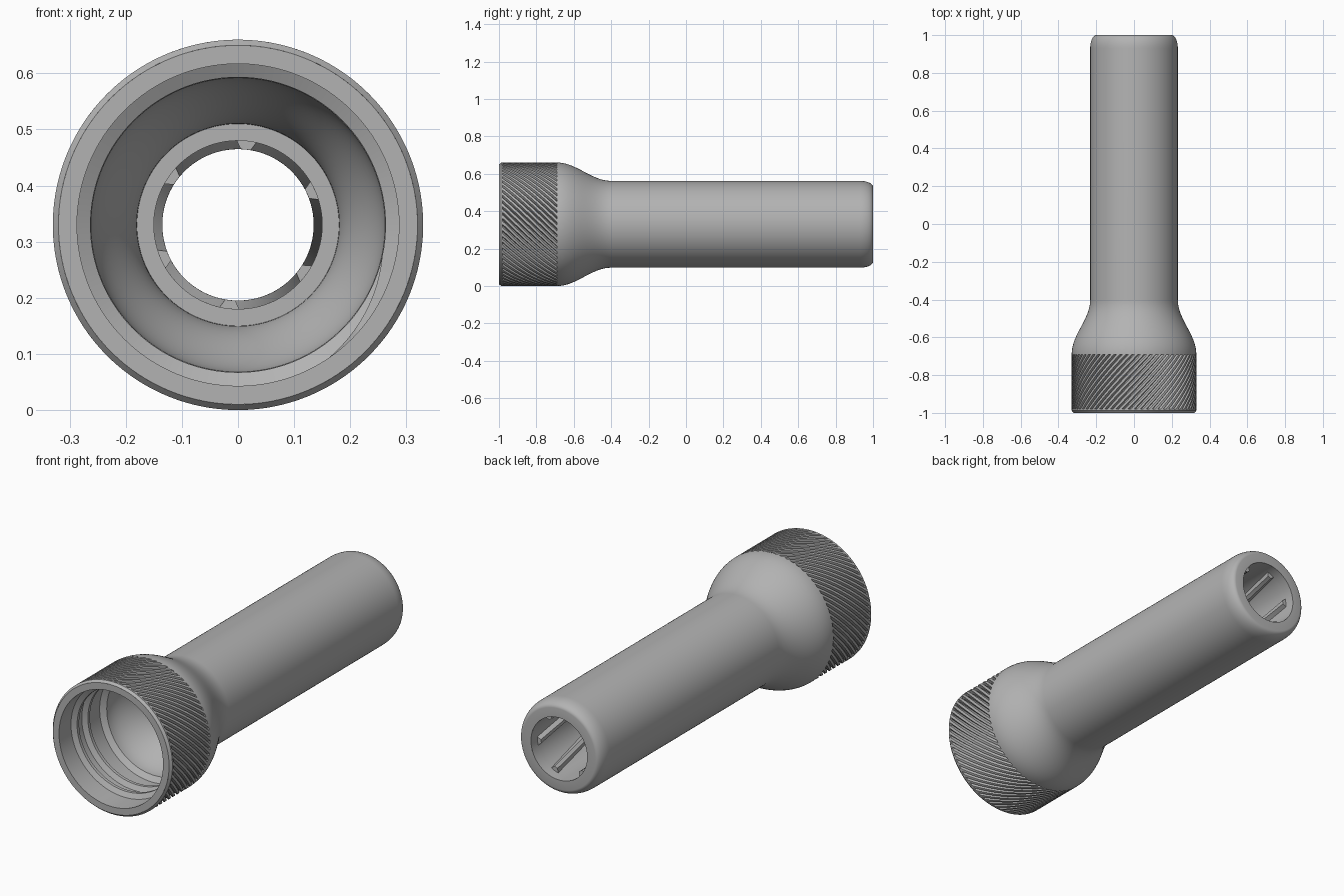
import bpy
import math

AXIS_Z = 0.33

cube = bpy.data.objects.get("Cube")
if cube:
    bpy.data.objects.remove(cube, do_unlink=True)

metal = bpy.data.materials.new("plain_grey")
metal.use_nodes = True
grey = (0.45, 0.45, 0.45, 1)
metal.diffuse_color = grey
metal.node_tree.nodes["Principled BSDF"].inputs["Base Color"].default_value = grey


def make_object(name, verts, faces):
    mesh = bpy.data.meshes.new(name)
    mesh.from_pydata(verts, [], faces)
    mesh.materials.append(metal)
    obj = bpy.data.objects.new(name, mesh)
    bpy.context.collection.objects.link(obj)
    bpy.ops.object.select_all(action='DESELECT')
    obj.select_set(True)
    bpy.context.view_layer.objects.active = obj
    bpy.ops.object.shade_smooth_by_angle(angle=math.radians(28))
    return obj


def polar(r, angle, y):
    return (r * math.cos(angle), y, AXIS_Z + r * math.sin(angle))


def lathe(name, rings, pattern=(0,), count=128):
    """Revolve (y, radius, relief, twist) rings; the pattern scales the relief."""
    n = len(pattern) * count
    verts = [polar(r + relief * pattern[j % len(pattern)],
                   2 * math.pi * j / n + twist, y)
             for y, r, relief, twist in rings for j in range(n)]
    faces = [(i * n + j, (i + 1) * n + j, (i + 1) * n + (j + 1) % n, i * n + (j + 1) % n)
             for i in range(len(rings) - 1) for j in range(n)]
    return make_object(name, verts, faces)


def plain(points):
    return [(y, r, 0, 0) for y, r in points]


def s_curve(y0, r0, y1, r1, steps):
    return [(y0 + (y1 - y0) * i / steps,
             r0 + (r1 - r0) * (1 - math.cos(math.pi * i / steps)) / 2)
            for i in range(steps + 1)]


# Knurled collar: diagonal grooves that stop short of the front lip
turn = -0.85
grooves = [(-0.98 + 0.29 * i / 14, 0.33, -0.014, turn * i / 14) for i in range(15)]
lathe("knurled_collar",
      plain([(-1, 0.32), (-0.988, 0.33), (-0.98, 0.33)]) + grooves
      + [(-0.69, 0.33, 0, turn)],
      pattern=(0, 0, 0, 1), count=64)

# Outer neck and handle tube with a rounded end
rounding = [(0.93 + 0.07 * math.sin(t), 0.2 + 0.032 * math.cos(t))
            for t in [math.pi / 2 * i / 8 for i in range(9)]]
lathe("neck_and_tube",
      plain(s_curve(-0.69, 0.33, -0.4, 0.232, 20) + rounding + [(1, 0.155)]))

# Tube bore with slowly twisting ribs
ribs = [(0.95 - 1.33 * i / 40, 0.155, -0.02, 1.6 * i / 40) for i in range(41)]
lathe("ribbed_bore",
      plain([(1, 0.155), (0.95, 0.155)]) + ribs
      + [(-0.38, 0.155, 0, 1.6), (-0.42, 0.15, 0, 1.6)],
      pattern=(0,) * 13 + (1, 1, 1), count=6)

# Funnel cavity, from the inner ledge out to the mouth
lathe("funnel_cavity",
      plain([(-0.42, 0.15), (-0.42, 0.18)]
            + s_curve(-0.42, 0.18, -0.66, 0.262, 16)
            + [(-0.68, 0.287), (-1, 0.287), (-1, 0.32)]))

# Internal screw thread swept along a helix, tapering in at both ends
STEPS, TURNS, PITCH = 240, 2.5, 0.085
section = [(-0.022, 0), (-0.008, 1), (0.008, 1), (0.022, 0)]
verts, faces = [], []
for i in range(STEPS + 1):
    height = 0.025 * min(1, i / 12, (STEPS - i) / 12)
    turns = TURNS * i / STEPS
    for dy, h in section:
        verts.append(polar(0.288 - height * h, 2 * math.pi * turns - 1,
                           -0.94 + PITCH * turns + dy))
    if i < STEPS:
        for k in range(3):
            a = i * 4 + k
            faces.append((a, a + 4, a + 5, a + 1))
make_object("inner_thread", verts, faces)
